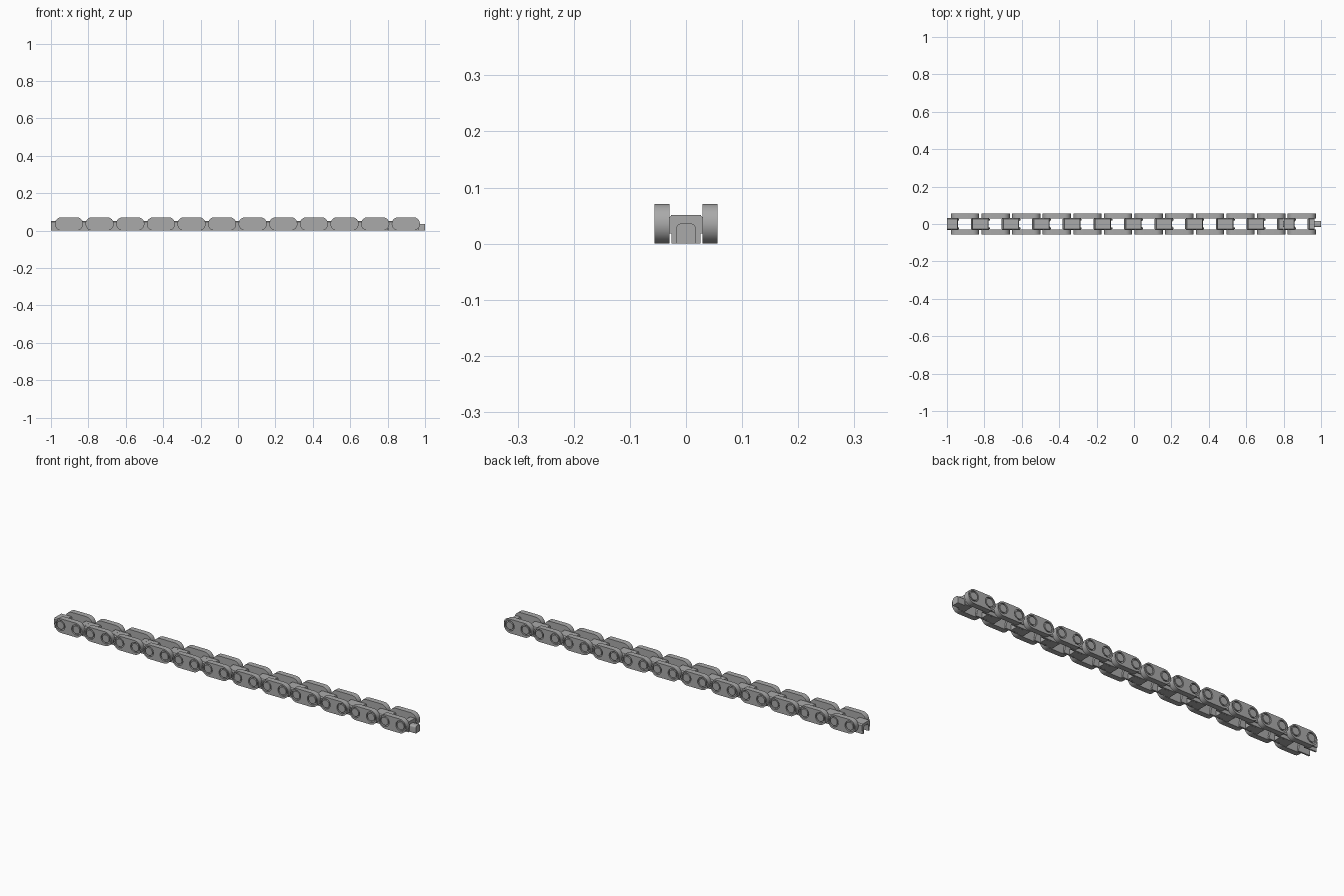
import bpy, bmesh, math

if "Cube" in bpy.data.objects:
    bpy.data.objects.remove(bpy.data.objects["Cube"])

LINKS, PITCH, FIRST = 12, 0.1637, -0.9035   # link count, spacing, first centre
R, HALF = 0.0355, 0.040                     # plate end radius, half distance of end centres
PIN_X, PIN_Z = 0.044, 0.037

steel = bpy.data.materials.new("grey steel")
steel.diffuse_color = (0.40, 0.40, 0.40, 1)
steel.use_nodes = True
steel.node_tree.nodes["Principled BSDF"].inputs["Base Color"].default_value = steel.diffuse_color


def extrude(name, outline, axis, a, b):
    """Extrude a 2D outline along x (outline is y,z) or y (outline is x,z)."""
    bm = bmesh.new()
    put = (lambda p, t: (t, p[0], p[1])) if axis == "x" else (lambda p, t: (p[0], t, p[1]))
    lo = [bm.verts.new(put(p, a)) for p in outline]
    hi = [bm.verts.new(put(p, b)) for p in outline]
    n = len(outline)
    bm.faces.new(lo)
    bm.faces.new(hi[::-1])
    for i in range(n):
        bm.faces.new((lo[i], hi[i], hi[(i + 1) % n], lo[(i + 1) % n]))
    bmesh.ops.recalc_face_normals(bm, faces=bm.faces)
    me = bpy.data.meshes.new(name)
    bm.to_mesh(me)
    bm.free()
    me.materials.append(steel)
    ob = bpy.data.objects.new(name, me)
    bpy.context.collection.objects.link(ob)
    return ob


def arc(cx, cz, r, a0, a1, n):
    return [(cx + r * math.cos(math.radians(a0 + (a1 - a0) * i / n)),
             cz + r * math.sin(math.radians(a0 + (a1 - a0) * i / n))) for i in range(n + 1)]


def circle(cx, r, n=24):
    return arc(cx, PIN_Z, r, 0, 360, n)[:-1]


def finish(ob, mirror=False):
    """Shade, mirror across y if wanted, and repeat along the chain."""
    bpy.ops.object.select_all(action="DESELECT")
    ob.select_set(True)
    bpy.context.view_layer.objects.active = ob
    bpy.ops.object.shade_smooth_by_angle(angle=math.radians(30))
    ob.location.x = FIRST
    if mirror:
        m = ob.modifiers.new("mirror", "MIRROR")
        m.use_axis = (False, True, False)
    m = ob.modifiers.new("chain", "ARRAY")
    m.count = LINKS
    m.use_relative_offset = False
    m.use_constant_offset = True
    m.constant_offset_displace = (PITCH, 0, 0)


# Side plates with round recesses
plate = extrude("side_plate", arc(HALF, R, R, -90, 90, 16) + arc(-HALF, R, R, 90, 270, 16),
                "y", -0.056, -0.029)
for s in (-1, 1):
    cutter = extrude("recess_cutter", circle(s * PIN_X, 0.0255), "y", -0.07, -0.048)
    cutter.hide_render = True
    m = plate.modifiers.new("recess", "BOOLEAN")
    m.object = cutter
    m.solver = "EXACT"
    bpy.context.view_layer.objects.active = plate
    bpy.ops.object.modifier_apply(modifier="recess")
    bpy.data.objects.remove(cutter)
finish(plate, True)

# Pin heads inside the recesses
for s, side in ((-1, "left"), (1, "right")):
    finish(extrude(side + "_pin_head", circle(s * PIN_X, 0.0195), "y", -0.0555, -0.045), True)

# Cross blocks: stepped outline, the left one with an arched slot underneath
outer = [(0.026, 0), (0.026, 0.018), (0.031, 0.018), (0.031, 0.045), (0.026, 0.051),
         (-0.026, 0.051), (-0.031, 0.045), (-0.031, 0.018), (-0.026, 0.018), (-0.026, 0)]
slot = [(-0.018, 0)] + arc(-0.008, 0.027, 0.010, 180, 90, 5) + arc(0.008, 0.027, 0.010, 90, 0, 5) + [(0.018, 0)]
socket = extrude("socket_block", outer + slot, "x", -0.0965, -0.031)
solid = extrude("solid_block", outer, "x", 0.031, 0.067)
for ob, inner in ((socket, -0.031), (solid, 0.031)):
    for v in ob.data.vertices:          # sloping inner face
        if abs(v.co.x - inner) < 1e-4:
            v.co.x += math.copysign(0.010 * v.co.z / 0.051, inner)
    finish(ob)

# Tongue that fits the next link's slot
tongue = [(-0.0172, 0)] + arc(-0.008, 0.0268, 0.0092, 180, 90, 5) \
    + arc(0.008, 0.0268, 0.0092, 90, 0, 5) + [(0.0172, 0)]
finish(extrude("tongue", tongue, "x", 0.066, 0.1028))
